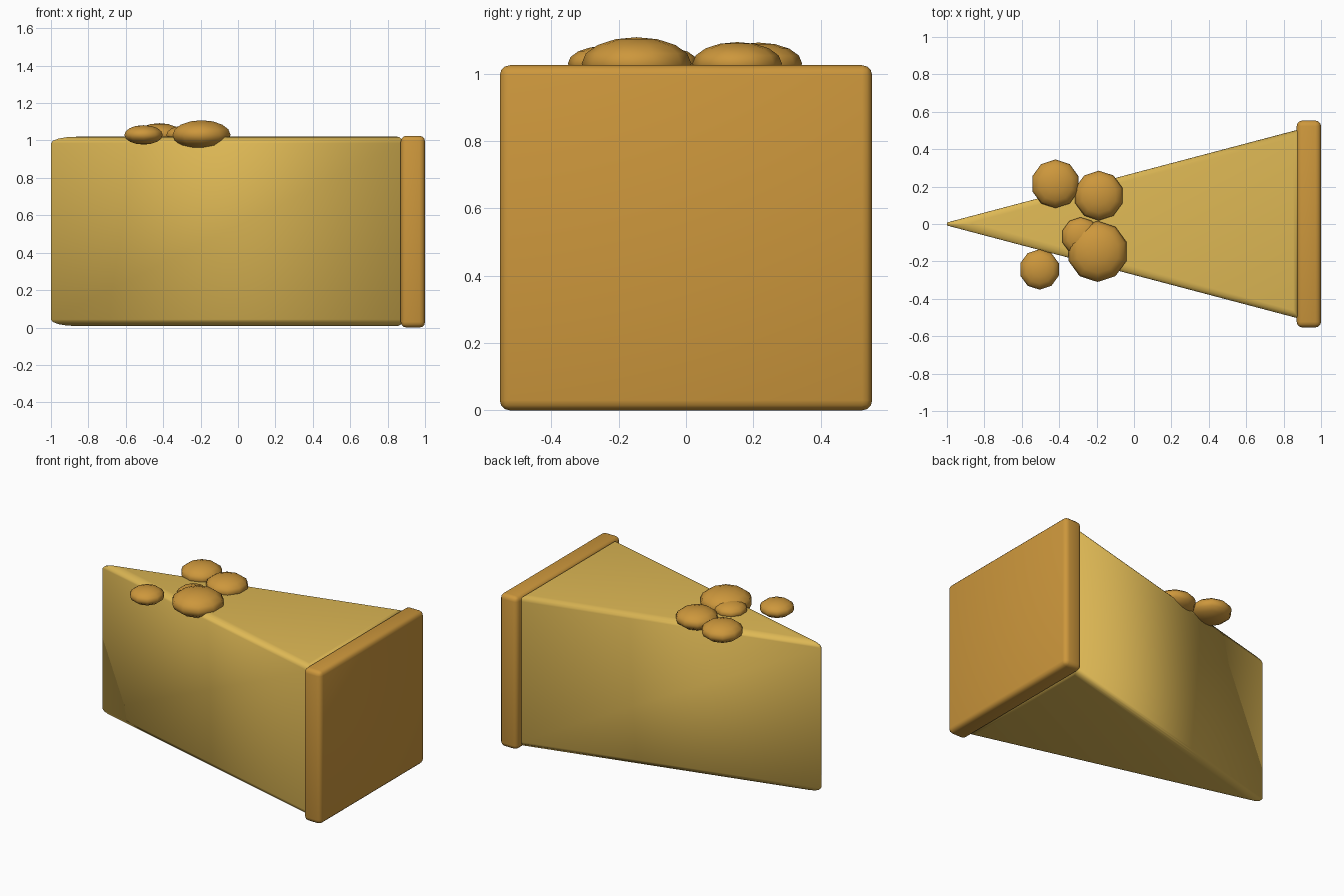
import bpy
import bmesh
import math

cube = bpy.data.objects.get("Cube")
if cube:
    bpy.data.objects.remove(cube)


def material(name, colour):
    mat = bpy.data.materials.new(name)
    mat.use_nodes = True
    mat.diffuse_color = colour
    mat.node_tree.nodes["Principled BSDF"].inputs["Base Color"].default_value = colour
    return mat


def add_object(name, bm, mat):
    bmesh.ops.recalc_face_normals(bm, faces=bm.faces)
    mesh = bpy.data.meshes.new(name)
    bm.to_mesh(mesh)
    bm.free()
    mesh.materials.append(mat)
    mesh.shade_smooth()
    obj = bpy.data.objects.new(name, mesh)
    bpy.context.collection.objects.link(obj)
    return obj


filling = material("golden filling", (0.73, 0.48, 0.09, 1))
crust = material("baked crust", (0.61, 0.31, 0.045, 1))

# Filling: stacked triangles, drawn in at both ends to round the rims
TIP, BACK, HALF, TOP, RIM, STEPS = -1.0, 0.88, 0.505, 1.02, 0.035, 4
slope = HALF / (BACK - TIP)
levels = []
for i in range(STEPS + 1):
    a = math.pi / 2 * i / STEPS
    levels.append((RIM * (1 - math.sin(a)), 0.008 + RIM * (1 - math.cos(a))))
levels = [(inset, z) for inset, z in levels]
levels += [(inset, TOP + 0.008 - z) for inset, z in reversed(levels)]

bm = bmesh.new()
rings = []
for inset, z in levels:
    tip = TIP + inset / math.sin(math.atan(slope))
    back = BACK - inset * 0.8
    half = (back - tip) * slope
    rings.append([bm.verts.new(p) for p in
                  ((tip, 0.008, z), (tip, -0.008, z), (back, -half, z), (back, half, z))])
for low, high in zip(rings, rings[1:]):
    for i in range(4):
        j = (i + 1) % 4
        bm.faces.new((low[i], low[j], high[j], high[i]))
bm.faces.new(rings[0])
bm.faces.new(rings[-1])
add_object("filling_wedge", bm, filling)

# Crust: rounded slab across the wide end
bm = bmesh.new()
bmesh.ops.create_cube(bm, size=1)
for v in bm.verts:
    v.co = (0.935 + v.co.x * 0.13, v.co.y * 1.106, 0.5125 + v.co.z * 1.025)
bmesh.ops.bevel(bm, geom=bm.edges[:], offset=0.03, segments=3, profile=0.5, affect='EDGES')
slab = add_object("crust_slab", bm, crust)
bpy.context.view_layer.objects.active = slab
slab.select_set(True)
bpy.ops.object.shade_smooth_by_angle(angle=math.radians(40))
slab.select_set(False)

# Crumbs: flattened balls scattered over the top
crumbs = [(-0.42, 0.215, 0.13), (-0.188, 0.152, 0.133), (-0.285, -0.067, 0.103),
          (-0.195, -0.147, 0.163), (-0.505, -0.243, 0.108)]
for n, (x, y, r) in enumerate(crumbs, 1):
    bm = bmesh.new()
    bmesh.ops.create_uvsphere(bm, u_segments=10, v_segments=8, radius=r)
    for v in bm.verts:
        v.co = (x + v.co.x, y + v.co.y, 1.03 + v.co.z * 0.48)
    add_object(f"crumb_{n}", bm, crust)
